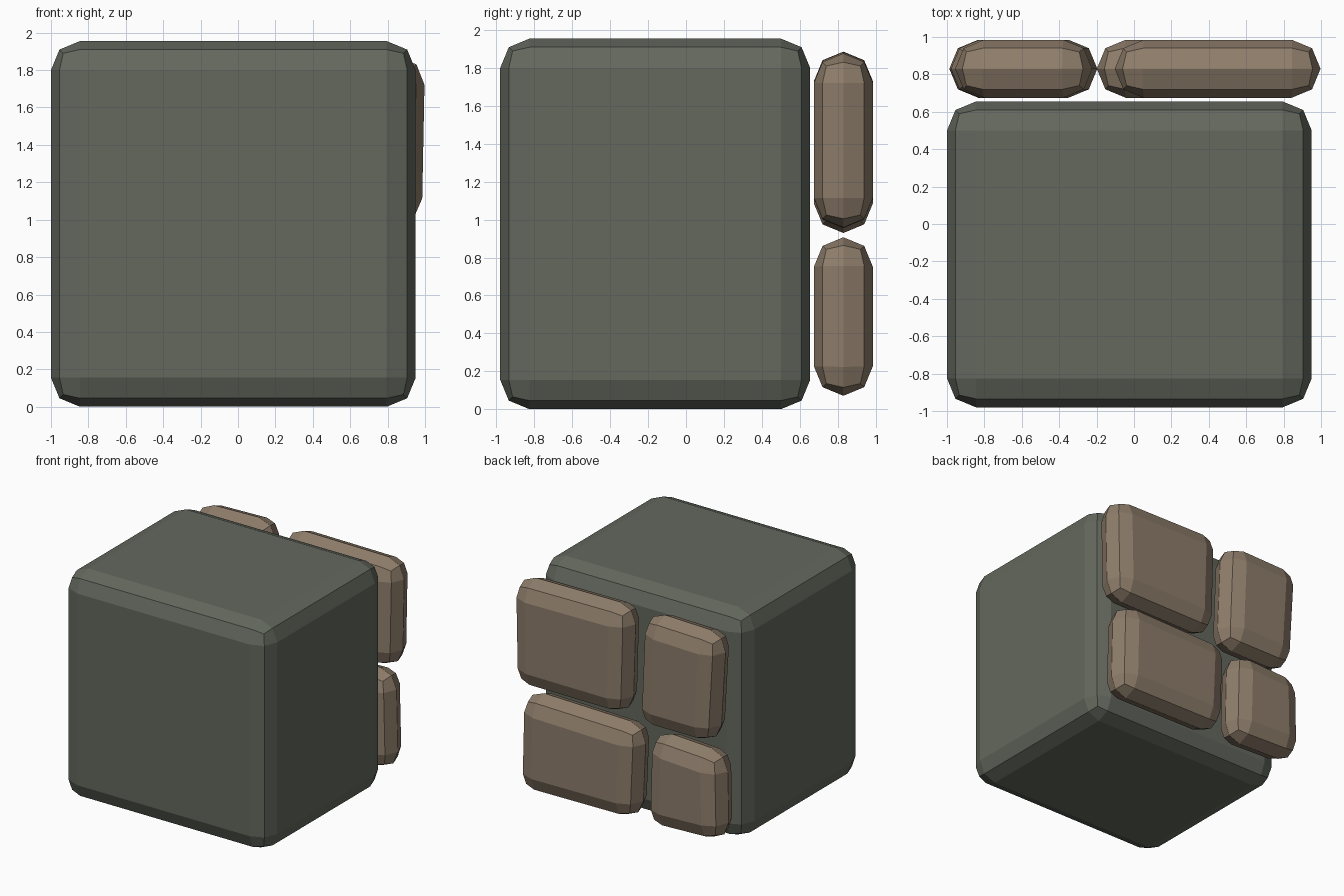
import bpy

if "Cube" in bpy.data.objects:
    bpy.data.objects.remove(bpy.data.objects["Cube"])

BEVEL = 0.155


def material(name, rgb):
    m = bpy.data.materials.new(name)
    m.diffuse_color = (*rgb, 1)
    m.use_nodes = True
    m.node_tree.nodes["Principled BSDF"].inputs["Base Color"].default_value = m.diffuse_color
    return m


def bevelled_slab(name, outline, y0, y1, mat, width=BEVEL):
    """Extrude a four-cornered x/z outline from y0 to y1 and bevel all its edges."""
    verts = [(x, y, z) for y in (y0, y1) for x, z in outline]
    faces = [(0, 1, 2, 3), (7, 6, 5, 4)]
    faces += [(i, i + 4, (i + 1) % 4 + 4, (i + 1) % 4) for i in range(4)]
    mesh = bpy.data.meshes.new(name)
    mesh.from_pydata(verts, [], faces)
    mesh.materials.append(mat)
    ob = bpy.data.objects.new(name, mesh)
    bpy.context.collection.objects.link(ob)
    bev = ob.modifiers.new("Bevel", 'BEVEL')
    bev.width = width
    bev.segments = 2
    bev.limit_method = 'NONE'
    return ob


mortar = material("dark_stone", (0.125, 0.138, 0.11))
stone = material("brown_stone", (0.27, 0.205, 0.145))

# Large core block
bevelled_slab("core_block", [(-1, 0), (0.95, 0), (0.95, 1.955), (-1, 1.955)],
              -0.98, 0.655, mortar)

# Irregular facing stones on the back (bottom-left, bottom-right, top-right, top-left)
stones = {
    "upper_wide_stone": [(-0.08, 0.955), (0.982, 0.96), (1.0, 1.875), (-0.107, 1.885)],
    "upper_narrow_stone": [(-0.91, 0.93), (-0.19, 0.93), (-0.23, 1.89), (-0.965, 1.87)],
    "lower_wide_stone": [(-0.17, 0.08), (0.94, 0.07), (0.92, 0.91), (-0.205, 0.885)],
    "lower_narrow_stone": [(-0.99, 0.11), (-0.275, 0.085), (-0.295, 0.89), (-0.975, 0.855)],
}
for name, outline in stones.items():
    bevelled_slab(name, outline, 0.675, 0.985, stone, BEVEL - 0.001)
